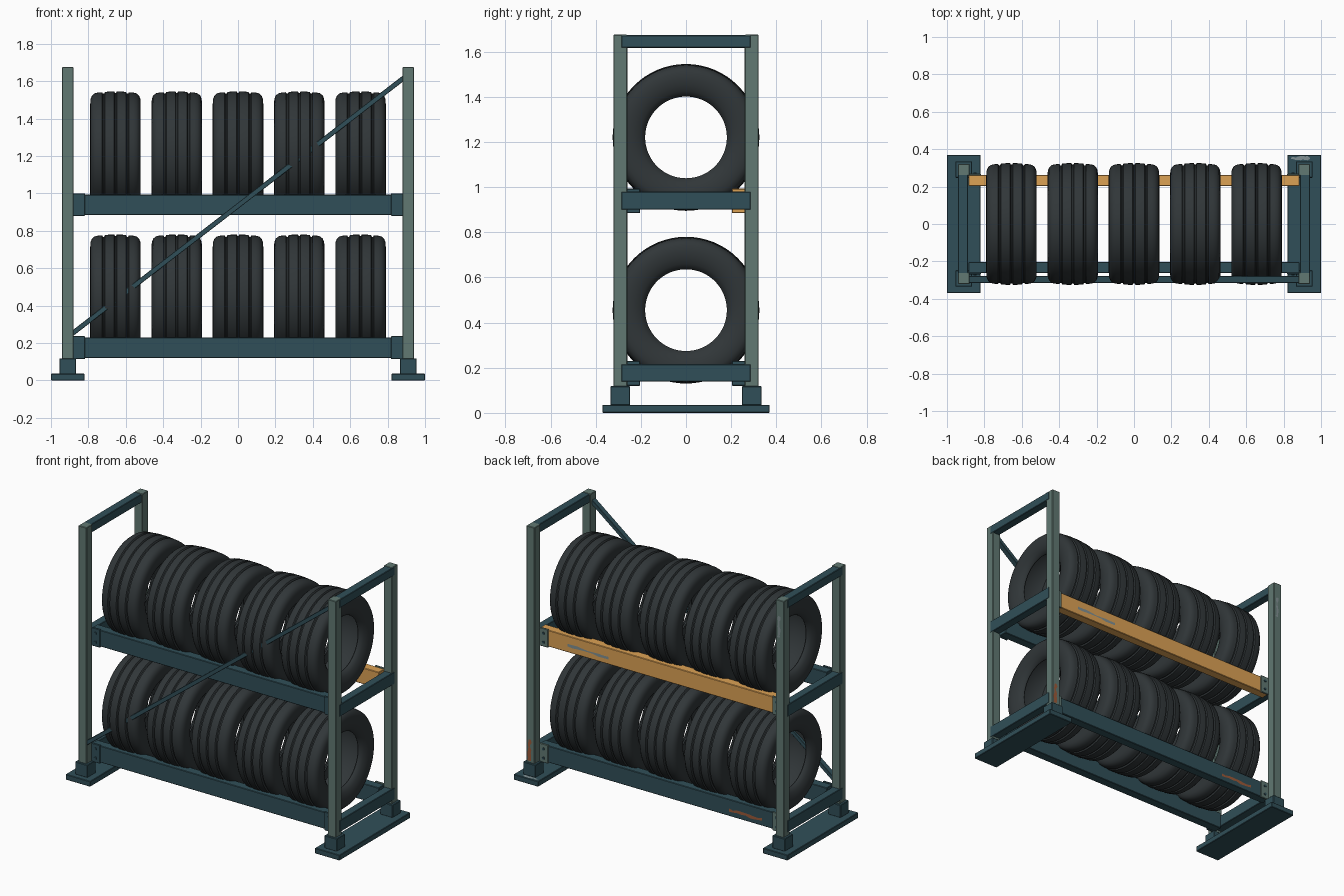
import bpy, bmesh, math, random
from mathutils import Vector

if "Cube" in bpy.data.objects:
    bpy.data.objects.remove(bpy.data.objects["Cube"])

random.seed(4)


def mat(name, rgb):
    m = bpy.data.materials.new(name)
    m.diffuse_color = (*rgb, 1)
    m.use_nodes = True
    m.node_tree.nodes["Principled BSDF"].inputs["Base Color"].default_value = m.diffuse_color
    return m


TEAL = mat("teal_paint", (0.03, 0.078, 0.098))
POST = mat("grey_green_paint", (0.12, 0.19, 0.17))
GOLD = mat("orange_paint", (0.72, 0.36, 0.09))
RUBBER = mat("rubber", (0.03, 0.037, 0.04))
RUST = mat("rust", (0.33, 0.10, 0.04))
BARE = mat("bare_metal", (0.22, 0.28, 0.29))


def add(name, mesh, material):
    ob = bpy.data.objects.new(name, mesh)
    bpy.context.collection.objects.link(ob)
    if not mesh.materials:
        mesh.materials.append(material)
    return ob


def box(name, x, y, z, material, bevel=0.003):
    """Box from (min, max) ranges, with lightly bevelled edges."""
    bm = bmesh.new()
    bmesh.ops.create_cube(bm, size=1)
    for v in bm.verts:
        for i, (a, b) in enumerate((x, y, z)):
            v.co[i] = (a + b) / 2 + v.co[i] * abs(b - a)
    if bevel:
        bmesh.ops.bevel(bm, geom=bm.edges[:], offset=bevel, segments=1, affect='EDGES')
    me = bpy.data.meshes.new(name)
    bm.to_mesh(me)
    bm.free()
    return add(name, me, material)


def span(s, a, b):
    return tuple(sorted((s * a, s * b)))


def patch(name, centre, u, v, material, n=9):
    """Thin ragged wear mark spanned by half-axes u and v."""
    c, u, v = Vector(centre), Vector(u), Vector(v)
    bm = bmesh.new()
    ring = []
    for side in (1, -1):
        for i in range(n):
            t = side * (2 * i / (n - 1) - 1)
            ring.append(bm.verts.new(c + u * t + v * side * random.uniform(0.2, 1.0)))
    bm.faces.new(ring)
    me = bpy.data.meshes.new(name)
    bm.to_mesh(me)
    bm.free()
    return add(name, me, material)


# End frames: base plate, foot sockets, posts and cross bars
for sx, side in ((-1, "left"), (1, "right")):
    box(f"{side}_base_plate", span(sx, 0.82, 1.0), (-0.37, 0.37), (0, 0.036), TEAL)
    for sy, end in ((-1, "front"), (1, "back")):
        box(f"{side}_{end}_foot_socket", span(sx, 0.865, 0.955), span(sy, 0.247, 0.335),
            (0.034, 0.118), TEAL)
        box(f"{side}_{end}_post", span(sx, 0.88, 0.94), span(sy, 0.26, 0.322),
            (0.10, 1.675), POST)
    for level, z in (("lower", (0.138, 0.216)), ("middle", (0.90, 0.98)), ("top", (1.617, 1.673))):
        box(f"{side}_{level}_cross_bar", span(sx, 0.887, 0.942), (-0.287, 0.287), z, TEAL)

# Long beams with bolted end plates
for level, z0, z1 in (("lower", 0.12, 0.23), ("upper", 0.885, 0.993)):
    for sy, end in ((-1, "front"), (1, "back")):
        paint = GOLD if (level, end) == ("upper", "back") else TEAL
        box(f"{level}_{end}_beam", (-0.885, 0.885), span(sy, 0.203, 0.263), (z0, z1), paint)
        for sx, side in ((-1, "left"), (1, "right")):
            tag = f"{level}_{end}_{side}"
            plate_paint = POST if end == "back" else TEAL
            box(tag + "_end_plate", span(sx, 0.818, 0.882), span(sy, 0.258, 0.270),
                (z0 - 0.006, z1 + 0.007), plate_paint)
            for k, z in enumerate((z0 + 0.025, z1 - 0.025)):
                bpy.ops.mesh.primitive_cylinder_add(
                    vertices=6, radius=0.009, depth=0.008,
                    location=(sx * 0.85, sy * 0.272, z), rotation=(math.pi / 2, 0, 0))
                bolt = bpy.context.object
                bolt.name = f"{tag}_bolt_{k + 1}"
                bolt.data.materials.append(TEAL)

# Diagonal brace across the front
a, b = Vector((-0.90, -0.297, 0.24)), Vector((0.90, -0.297, 1.628))
d = b - a
brace = box("diagonal_brace", (-d.length / 2, d.length / 2), (-0.018, 0.018), (-0.013, 0.013), TEAL, 0.002)
brace.location = (a + b) / 2
brace.rotation_euler = (0, -math.atan2(d.z, d.x), 0)

# Tyre cross-section (x, radius), half of it mirrored: liner, bead, sidewall, shoulder, grooved tread
half = [(0, 0.296), (0.07, 0.293), (0.108, 0.272), (0.115, 0.24), (0.103, 0.208), (0.088, 0.186),
        (0.095, 0.181), (0.106, 0.185), (0.121, 0.205), (0.131, 0.232), (0.135, 0.26),
        (0.133, 0.285), (0.126, 0.303), (0.112, 0.315), (0.095, 0.319), (0.072, 0.321),
        (0.067, 0.313), (0.061, 0.313), (0.056, 0.3225), (0.030, 0.325), (0.007, 0.325),
        (0.003, 0.317)]
profile = half + [(-x, r) for x, r in reversed(half[1:])]
N = 64
bm = bmesh.new()
rings = []
for i in range(N):
    t = 2 * math.pi * i / N
    rings.append([bm.verts.new((x, r * math.cos(t), r * math.sin(t))) for x, r in profile])
for i in range(N):
    p, q = rings[i], rings[(i + 1) % N]
    for j in range(len(profile)):
        k = (j + 1) % len(profile)
        bm.faces.new((p[j], p[k], q[k], q[j]))
bmesh.ops.recalc_face_normals(bm, faces=bm.faces[:])
tyre_mesh = bpy.data.meshes.new("tyre")
bm.to_mesh(tyre_mesh)
bm.free()

# Two rows of five tyres sharing the mesh
tyres = []
for row, z in (("lower", 0.455), ("upper", 1.22)):
    for i in range(5):
        ob = add(f"{row}_tyre_{i + 1}", tyre_mesh, RUBBER)
        ob.location = ((i - 2) * 0.3275, 0, z)
        tyres.append(ob)
bpy.ops.object.select_all(action='DESELECT')
tyres[0].select_set(True)
bpy.context.view_layer.objects.active = tyres[0]
bpy.ops.object.shade_smooth_by_angle(angle=math.radians(40))

# Wear marks on the back and base
patch("orange_beam_scrape", (0.53, 0.2645, 0.93), (0.15, 0, 0), (0, 0, 0.014), BARE)
patch("lower_beam_rust", (-0.62, 0.2645, 0.16), (0.12, 0, 0), (0, 0, 0.014), RUST)
patch("post_rust", (0.915, 0.3235, 0.20), (0, 0, 0.07), (0.018, 0, 0), RUST)
patch("post_scrape", (-0.905, 0.3235, 1.5), (0, 0, 0.07), (0.014, 0, 0), BARE)
patch("base_scrape", (0.89, 0.352, 0.0375), (0.05, 0, 0), (0, 0.012, 0), BARE)
